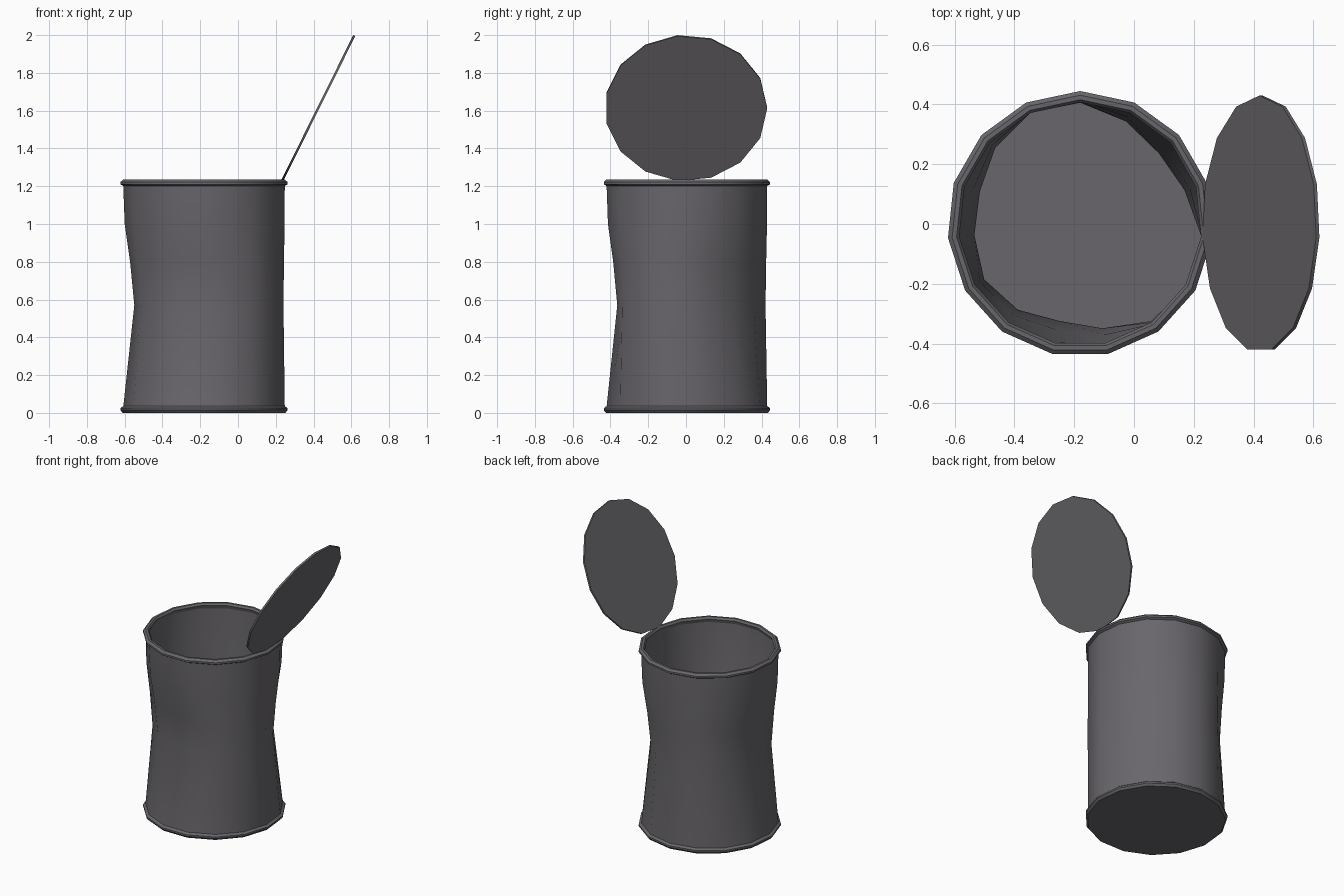
import bpy, bmesh, math
from mathutils import Matrix

if "Cube" in bpy.data.objects:
    bpy.data.objects.remove(bpy.data.objects["Cube"])

SIDES = 15
CX = -0.18
metal = bpy.data.materials.new("dark grey metal")
metal.diffuse_color = (0.14, 0.133, 0.147, 1)
metal.use_nodes = True
metal.node_tree.nodes["Principled BSDF"].inputs["Base Color"].default_value = metal.diffuse_color


def loft(name, rings, closed=False):
    """Skin a stack of (radius or list of radii, z) rings; cap the ends unless closed."""
    bm = bmesh.new()
    loops = []
    for radii, z in rings:
        if not isinstance(radii, list):
            radii = [radii] * SIDES
        loop = []
        for i, r in enumerate(radii):
            a = math.pi / 2 - 2 * math.pi * i / SIDES
            loop.append(bm.verts.new((r * math.cos(a), r * math.sin(a), z)))
        loops.append(loop)
    pairs = list(zip(loops, loops[1:]))
    if closed:
        pairs.append((loops[-1], loops[0]))
    for lo, hi in pairs:
        for i in range(SIDES):
            j = (i + 1) % SIDES
            bm.faces.new((lo[i], lo[j], hi[j], hi[i]))
    if not closed:
        bm.faces.new(loops[0])
        bm.faces.new(loops[-1])
    bmesh.ops.recalc_face_normals(bm, faces=bm.faces)
    mesh = bpy.data.meshes.new(name)
    bm.to_mesh(mesh)
    bm.free()
    mesh.materials.append(metal)
    ob = bpy.data.objects.new(name, mesh)
    bpy.context.collection.objects.link(ob)
    bpy.ops.object.select_all(action='DESELECT')
    ob.select_set(True)
    bpy.context.view_layer.objects.active = ob
    bpy.ops.object.shade_smooth_by_angle(angle=math.radians(30))
    return ob


# Crumpled waist: inner radius at each corner, clockwise from the back
waist = [.406, .376, .354, .367, .408, .418, .402, .357,
         .332, .355, .371, .356, .353, .382, .408]
levels = [(0.03, 0), (0.57, 1), (0.80, 0.62), (1.0, 0.13), (1.21, 0)]


def wall(offset):
    return [([0.415 * (1 - w) + r * w + offset for r in waist], z) for z, w in levels]


# Dented body with thin wall and inner floor
body = loft("can_body", wall(0.015) + wall(0.0)[::-1])
# Rolled rims
top_rim = loft("top_rim", [(.428, 1.20), (.445, 1.21), (.445, 1.222), (.431, 1.235),
                           (.416, 1.235), (.407, 1.222), (.414, 1.20)], closed=True)
base = loft("bottom_rim_and_base", [(.433, 0), (.445, .014), (.445, .025), (.428, .037), (.41, .037)])
for ob in (body, top_rim, base):
    ob.location.x = CX

# Open lid tilted back from the rim on the right
lid = loft("lid", [(.43, -.006), (.43, .006)])
lid.matrix_world = Matrix.Translation((.425, 0, 1.614)) @ Matrix.Rotation(math.radians(-63.6), 4, 'Y')
